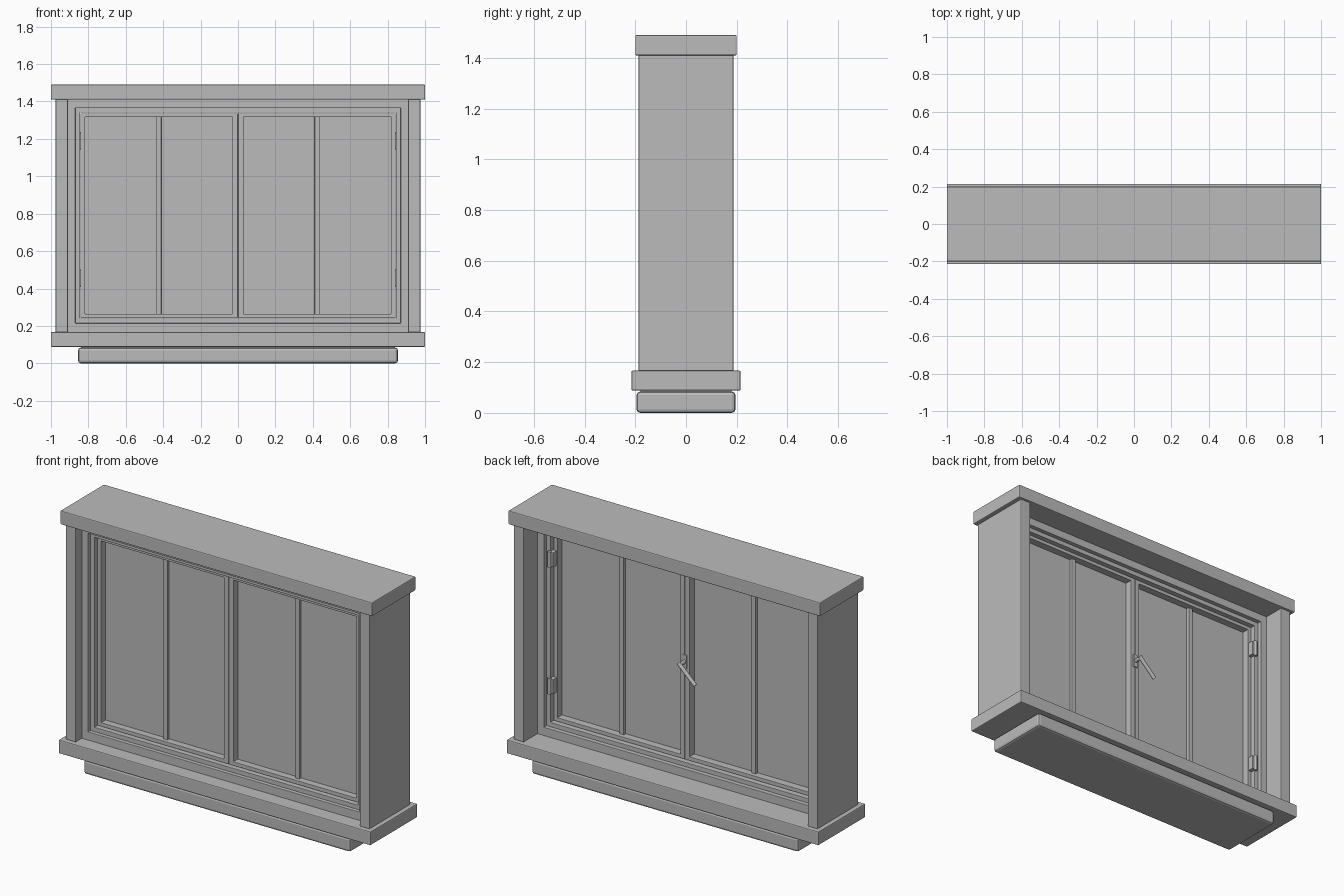
import bpy, bmesh, math
from mathutils import Vector

cube = bpy.data.objects.get("Cube")
if cube:
    bpy.data.objects.remove(cube, do_unlink=True)

grey = bpy.data.materials.new("plain grey")
grey.use_nodes = True
colour = (0.5, 0.5, 0.5, 1)
grey.diffuse_color = colour
grey.node_tree.nodes["Principled BSDF"].inputs["Base Color"].default_value = colour


def finish(name, bm, bevel=0.0):
    bmesh.ops.recalc_face_normals(bm, faces=bm.faces)
    mesh = bpy.data.meshes.new(name)
    bm.to_mesh(mesh)
    bm.free()
    mesh.materials.append(grey)
    obj = bpy.data.objects.new(name, mesh)
    bpy.context.collection.objects.link(obj)
    if bevel:
        mod = obj.modifiers.new("soft edges", 'BEVEL')
        mod.width, mod.segments = bevel, 2
    return obj


def box(name, x, y, z, bevel=0.004):
    """Box from three (low, high) ranges."""
    bm = bmesh.new()
    bmesh.ops.create_cube(bm, size=1)
    for v in bm.verts:
        v.co = [(lo + hi) / 2 + c * (hi - lo) for c, (lo, hi) in zip(v.co, (x, y, z))]
    return finish(name, bm, bevel)


def ring(name, outer, inner, y, bevel=0.002):
    """Rectangular frame between two (x0, x1, z0, z1) outlines."""
    bm = bmesh.new()
    loops = []
    for x0, x1, z0, z1 in (outer, inner):
        loops.append([bm.verts.new((px, y[0], pz))
                      for px, pz in ((x0, z0), (x1, z0), (x1, z1), (x0, z1))])
    a, b = loops
    faces = [bm.faces.new((a[i], a[(i + 1) % 4], b[(i + 1) % 4], b[i])) for i in range(4)]
    out = bmesh.ops.extrude_face_region(bm, geom=faces)
    moved = [g for g in out["geom"] if isinstance(g, bmesh.types.BMVert)]
    bmesh.ops.translate(bm, verts=moved, vec=(0, y[1] - y[0], 0))
    return finish(name, bm, bevel)


def rod(name, start, end, radius, sides=16):
    start, end = Vector(start), Vector(end)
    bm = bmesh.new()
    bmesh.ops.create_cone(bm, cap_ends=True, segments=sides, radius1=radius,
                          radius2=radius, depth=(end - start).length)
    turn = (end - start).to_track_quat('Z', 'Y')
    for v in bm.verts:
        v.co = turn @ v.co + (start + end) / 2
    obj = finish(name, bm)
    bpy.ops.object.select_all(action='DESELECT')
    bpy.context.view_layer.objects.active = obj
    obj.select_set(True)
    bpy.ops.object.shade_smooth_by_angle(angle=math.radians(40))
    return obj


# Surround: base block, sill, lintel
box("base_block", (-0.855, 0.855), (-0.195, 0.195), (0, 0.084), 0.014)
box("sill", (-1, 1), (-0.215, 0.215), (0.088, 0.167), 0.005)
box("sill_joint", (-0.84, 0.84), (-0.18, 0.18), (0.07, 0.1), 0)
box("lintel", (-1, 1), (-0.2, 0.2), (1.41, 1.49), 0.005)

# Stepped fixed frame
ring("outer_frame", (-0.915, 0.915, 0.16, 1.415), (-0.87, 0.87, 0.215, 1.365), (-0.13, 0.06))
ring("inner_frame", (-0.875, 0.875, 0.21, 1.37), (-0.845, 0.845, 0.24, 1.34), (-0.108, 0.035))

for side, label in ((-1, "right"), (1, "left")):
    def span(a, b):
        return tuple(sorted((side * a, side * b)))

    box(label + "_post", span(0.91, 0.975), (-0.187, 0.187), (0.165, 1.412))

    # Opening sash with its pane and glazing bar
    ring(label + "_sash", (*span(0.001, 0.842), 0.243, 1.337),
         (*span(0.03, 0.818), 0.265, 1.317), (-0.085, 0.01))
    box(label + "_pane", span(0.025, 0.825), (-0.045, -0.033), (0.26, 1.322), 0)
    box(label + "_glazing_bar", span(0.41, 0.437), (-0.062, -0.015), (0.26, 1.322), 0.002)

    # Hinges on the back
    for z, level in ((0.455, "lower"), (1.19, "upper")):
        name = f"{label}_{level}_hinge"
        box(name + "_leaf", span(0.822, 0.86), (0.008, 0.043), (z - 0.042, z + 0.042), 0.002)
        rod(name + "_pin", (side * 0.845, 0.043, z - 0.046),
            (side * 0.845, 0.043, z + 0.046), 0.01)

# Handle on the back of the meeting stiles
box("handle_plate", (-0.014, 0.014), (0.005, 0.016), (0.77, 0.85), 0.002)
rod("handle_stem", (0, 0.005, 0.81), (0, 0.062, 0.81), 0.011)
rod("handle_lever", (0.008, 0.058, 0.818), (-0.1, 0.058, 0.715), 0.011)
